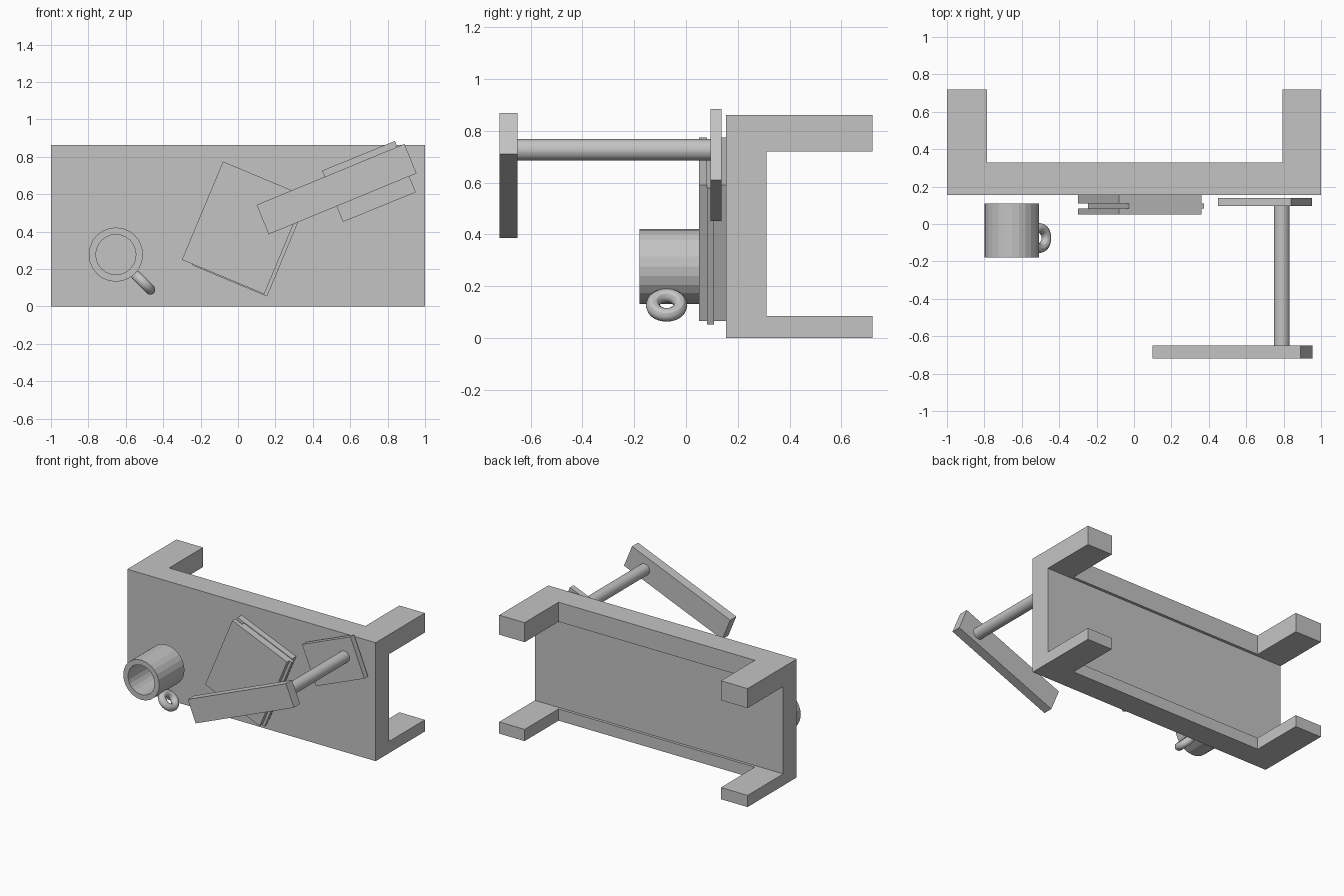
import bpy, bmesh, math
from mathutils import Matrix, Vector

cube = bpy.data.objects.get("Cube")
if cube:
    bpy.data.objects.remove(cube, do_unlink=True)

# single flat colour
grey = bpy.data.materials.new("plain_grey")
grey.use_nodes = True
GREY = (0.55, 0.55, 0.55, 1)
grey.diffuse_color = GREY
for node in grey.node_tree.nodes:
    if node.type == 'BSDF_PRINCIPLED':
        node.inputs["Base Color"].default_value = GREY


def finish(bm, name):
    """Turn a bmesh into a named, coloured object."""
    bmesh.ops.recalc_face_normals(bm, faces=bm.faces[:])
    mesh = bpy.data.meshes.new(name)
    bm.to_mesh(mesh)
    bm.free()
    mesh.materials.append(grey)
    ob = bpy.data.objects.new(name, mesh)
    bpy.context.collection.objects.link(ob)
    return ob


def slab(name, x, z, y0, y1, width, height, tilt):
    """Box lying against the table face, turned counter-clockwise by tilt."""
    bm = bmesh.new()
    bmesh.ops.create_cube(bm, size=1)
    bmesh.ops.scale(bm, vec=(width, y1 - y0, height), verts=bm.verts)
    ob = finish(bm, name)
    ob.location = (x, (y0 + y1) / 2, z)
    ob.rotation_euler.y = -math.radians(tilt)
    return ob


def lathe(name, profile, x, z, sides):
    """Spin (radius, y) points around the y direction."""
    bm = bmesh.new()
    verts = [bm.verts.new((r, y, 0)) for r, y in profile]
    edges = [bm.edges.new(pair) for pair in zip(verts, verts[1:])]
    bmesh.ops.spin(bm, geom=verts + edges, cent=(0, 0, 0), axis=(0, 1, 0),
                   angle=math.tau, steps=sides, use_duplicate=False)
    bmesh.ops.remove_doubles(bm, verts=bm.verts[:], dist=1e-4)
    ob = finish(bm, name)
    ob.location = (x, 0, z)
    return ob


def raise_faces(bm, faces, depth):
    """Extrude a region of faces towards the back."""
    out = bmesh.ops.extrude_face_region(bm, geom=faces)
    moved = [g for g in out["geom"] if isinstance(g, bmesh.types.BMVert)]
    bmesh.ops.translate(bm, vec=(0, depth, 0), verts=moved)
    left = [f for f in faces if f.is_valid]
    if left:
        bmesh.ops.delete(bm, geom=left, context='FACES_ONLY')
    return [g for g in out["geom"] if isinstance(g, bmesh.types.BMFace)]


# table on its side: top with long rims, then four corner legs
xs = (-1, -0.785, 0.795, 1)
zs = (0, 0.085, 0.72, 0.862)
bm = bmesh.new()


def sheet(y):
    grid = [[bm.verts.new((x, y, z)) for z in zs] for x in xs]
    return [bm.faces.new((grid[i][j], grid[i + 1][j],
                          grid[i + 1][j + 1], grid[i][j + 1]))
            for i in range(3) for j in range(3)], grid


front, front_grid = sheet(0.155)
back, back_grid = sheet(0.31)
outline = [(i, 0) for i in range(3)] + [(3, j) for j in range(3)]
outline += [(i, 3) for i in range(3, 0, -1)] + [(0, j) for j in range(3, 0, -1)]
for (a, b), (c, d) in zip(outline, outline[1:] + outline[:1]):
    bm.faces.new((front_grid[a][b], front_grid[c][d],
                  back_grid[c][d], back_grid[a][b]))
rims = raise_faces(bm, [f for k, f in enumerate(back) if k % 3 != 1], 0.02)
corners = [f for f in rims if abs(f.calc_center_median().x) > 0.7]
raise_faces(bm, corners, 0.39)
finish(bm, "table")

# mug: hollow cup with a ring handle
lathe("mug_cup", [(0, 0.11), (0.145, 0.11), (0.145, -0.18), (0.107, -0.18),
                  (0.107, 0.07), (0, 0.07)], -0.653, 0.277, 24)
bpy.ops.mesh.primitive_torus_add(major_radius=0.053, minor_radius=0.027,
                                 major_segments=32, minor_segments=12)
handle = bpy.context.object
handle.name = "mug_handle"
handle.data.materials.append(grey)
handle.matrix_world = (Matrix.Translation((-0.506, -0.075, 0.127))
                       @ Vector((1, 0, 1)).to_track_quat('Z', 'Y').to_matrix().to_4x4())
bpy.ops.object.shade_smooth_by_angle()

# book: two covers around a page block that sticks out a little
TILT = -22.7
for name, y0, y1 in (("front_cover", 0.05, 0.082), ("back_cover", 0.109, 0.155)):
    slab("book_" + name, 0.03, 0.42, y0, y1, 0.477, 0.569, TILT)
slab("book_pages", 0.064, 0.4, 0.082, 0.109, 0.436, 0.57, TILT)

# desk lamp: base plate, round pole and long head
slab("lamp_base", 0.7, 0.668, 0.095, 0.138, 0.42, 0.296, 22.2)
lathe("lamp_pole", [(0, 0.1), (0.042, 0.1), (0.042, -0.66), (0, -0.66)],
      0.79, 0.727, 32)
slab("lamp_head", 0.527, 0.627, -0.72, -0.65, 0.855, 0.17, 22.4)
